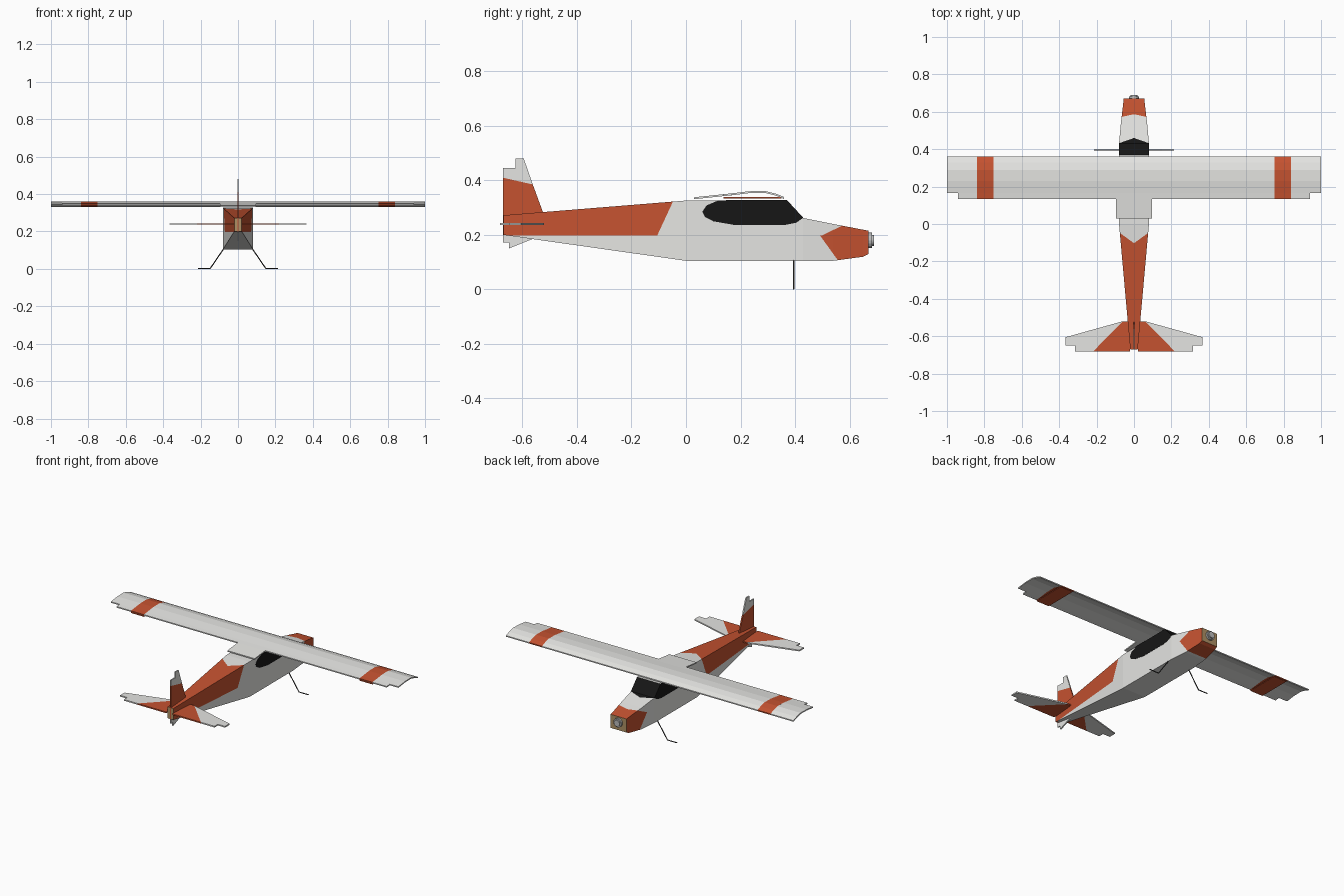
import bpy, bmesh
from mathutils import Vector

if "Cube" in bpy.data.objects:
    bpy.data.objects.remove(bpy.data.objects["Cube"])

COLOURS = {
    "white": (0.78, 0.78, 0.76), "red": (0.56, 0.085, 0.03), "black": (0.008, 0.008, 0.008),
    "tan": (0.42, 0.28, 0.13), "motor_grey": (0.5, 0.5, 0.5), "wire_dark": (0.05, 0.05, 0.05),
}
NAMES = list(COLOURS)
MATS = []
for n, c in COLOURS.items():
    m = bpy.data.materials.new(n)
    m.diffuse_color = (*c, 1)
    m.use_nodes = True
    m.node_tree.nodes["Principled BSDF"].inputs["Base Color"].default_value = m.diffuse_color
    MATS.append(m)


def finish(bm, name):
    bmesh.ops.recalc_face_normals(bm, faces=bm.faces[:])
    me = bpy.data.meshes.new(name)
    bm.to_mesh(me)
    bm.free()
    for m in MATS:
        me.materials.append(m)
    ob = bpy.data.objects.new(name, me)
    bpy.context.collection.objects.link(ob)
    return ob


def prism(bm, pts, axis, lo, hi, mat):
    """Extrude a 2D outline from lo to hi along x (pts are y,z) or z (pts are x,y)."""
    def place(p, h):
        return (h, p[0], p[1]) if axis == "x" else (p[0], p[1], h)
    a = [bm.verts.new(place(p, lo)) for p in pts]
    b = [bm.verts.new(place(p, hi)) for p in pts]
    n = len(pts)
    faces = [bm.faces.new(a), bm.faces.new(b)]
    faces += [bm.faces.new((a[i], a[(i + 1) % n], b[(i + 1) % n], b[i])) for i in range(n)]
    for f in faces:
        f.material_index = NAMES.index(mat)


# Fuselage: boxy loft of (y, half width, bottom, top)
stations = [(-0.67, 0.02, 0.2, 0.272), (0, 0.08, 0.105, 0.326), (0.37, 0.08, 0.105, 0.328),
            (0.43, 0.08, 0.105, 0.262), (0.54, 0.07, 0.105, 0.24), (0.65, 0.057, 0.12, 0.219),
            (0.67, 0.055, 0.13, 0.215)]
bm = bmesh.new()
rings = [[bm.verts.new(p) for p in ((-w, y, b), (w, y, b), (w, y, t), (-w, y, t))]
         for y, w, b, t in stations]
for r, s in zip(rings, rings[1:]):
    for i in range(4):
        j = (i + 1) % 4
        bm.faces.new((r[i], r[j], s[j], s[i]))
bm.faces.new(rings[0])
bm.faces.new(rings[-1])

# Paint borders as planes y = c + kx*|x| + kz*z
REAR = (-0.241, 0.7, 0.435)
NOSE_UP = (0.125, -0.3, 2.0)
NOSE_LOW = (0.634, 0.0, -0.72)
GLASS = (0.46, -0.35, 0.0)


def border(b, p):
    return b[0] + b[1] * abs(p.x) + b[2] * p.z


def cut(co, no):
    bmesh.ops.bisect_plane(bm, geom=bm.verts[:] + bm.edges[:] + bm.faces[:],
                           plane_co=co, plane_no=no, dist=1e-5)


cut((0, 0, 0), (1, 0, 0))
cut((0, 0, 0.198), (0, 0, 1))
for c, kx, kz in (REAR, NOSE_UP, NOSE_LOW, GLASS):
    for s in (1, -1):
        cut((0, c, 0), Vector((-s * kx, 1, -kz)).normalized())
bm.normal_update()
for f in bm.faces:
    p = f.calc_center_median()
    col = "white"
    if p.y < -0.669 or p.y > 0.669:
        col = "tan"
    elif p.z > 0.198 and p.y < border(REAR, p):
        col = "red"
    elif p.y > 0.47 and p.y > border(NOSE_UP if p.z > 0.198 else NOSE_LOW, p):
        col = "red"
    elif p.y > 0.371 and p.z > 0.24 and abs(p.x) < 0.07 and p.y < border(GLASS, p):
        col = "black"
    f.material_index = NAMES.index(col)
finish(bm, "fuselage")

# Side windows
window = [(0.06, 0.285), (0.075, 0.308), (0.12, 0.327), (0.37, 0.328), (0.43, 0.263),
          (0.405, 0.245), (0.36, 0.236), (0.18, 0.236), (0.1, 0.25), (0.07, 0.266)]
for s, n in ((1, "right"), (-1, "left")):
    bm = bmesh.new()
    prism(bm, window, "x", s * 0.079, s * 0.0815, "black")
    finish(bm, n + "_window")

# Wing: thin arched sheet, in spanwise strips with different trailing edges
arch = [(0.03, 0.338), (0.135, 0.349), (0.165, 0.352), (0.23, 0.36), (0.29, 0.361),
        (0.33, 0.351), (0.36, 0.339)]
T = 0.007


def strip(bm, x0, x1, rear, mat):
    top = [p for p in arch if p[0] >= rear - 1e-6]
    prism(bm, top + [(y, z - T) for y, z in reversed(top)], "x", x0, x1, mat)


bm = bmesh.new()
strip(bm, -0.095, 0.095, 0.03, "white")
for s in (1, -1):
    for x0, x1, rear, mat in ((0.095, 0.75, 0.135, "white"), (0.75, 0.84, 0.135, "red"),
                              (0.84, 0.94, 0.135, "white"), (0.94, 1.0, 0.165, "white")):
        strip(bm, s * x0, s * x1, rear, mat)
finish(bm, "wing")

# Red strips under the wing bands
for s, n in ((1, "right"), (-1, "left")):
    bm = bmesh.new()
    prism(bm, [(0.137, 0.334), (0.35, 0.334), (0.35, 0.339), (0.137, 0.339)], "x",
          s * 0.75, s * 0.84, "red")
    finish(bm, n + "_wing_band_underside")

# Tailplane
bm = bmesh.new()
for s in (1, -1):
    inner = [(0.015, -0.52), (0.06, -0.52), (0.22, -0.683), (0.022, -0.683)]
    outer = [(0.06, -0.52), (0.365, -0.605), (0.365, -0.65), (0.315, -0.65),
             (0.315, -0.683), (0.22, -0.683)]
    for pts, mat in ((inner, "red"), (outer, "white")):
        prism(bm, [(s * x, y) for x, y in pts], "z", 0.236, 0.244, mat)
finish(bm, "tailplane")

# Fin with white tip and white lower part
bm = bmesh.new()
for pts, mat in (
        ([(-0.562, 0.385), (-0.595, 0.48), (-0.625, 0.48), (-0.625, 0.445), (-0.672, 0.445),
          (-0.672, 0.41)], "white"),
        ([(-0.525, 0.2), (-0.525, 0.284), (-0.562, 0.385), (-0.672, 0.41), (-0.672, 0.2)], "red"),
        ([(-0.525, 0.2), (-0.672, 0.2), (-0.672, 0.172), (-0.65, 0.172), (-0.65, 0.15),
          (-0.55, 0.19)], "white")):
    prism(bm, pts, "x", -0.004, 0.004, mat)
finish(bm, "fin")


def cylinder(name, a, b, r, mat, sides=16):
    a, b = Vector(a), Vector(b)
    bm = bmesh.new()
    bmesh.ops.create_cone(bm, cap_ends=True, segments=sides, radius1=r, radius2=r,
                          depth=(b - a).length)
    rot = (b - a).to_track_quat("Z", "Y").to_matrix()
    for v in bm.verts:
        v.co = rot @ v.co + (a + b) / 2
    for f in bm.faces:
        f.material_index = NAMES.index(mat)
    finish(bm, name)


# Motor
cylinder("motor", (0, 0.668, 0.18), (0, 0.682, 0.18), 0.028, "motor_grey")
cylinder("motor_hub", (0, 0.68, 0.18), (0, 0.69, 0.18), 0.02, "motor_grey")

# Wire landing gear
for s, n in ((1, "right"), (-1, "left")):
    path = [(s * 0.075, 0.395, 0.11), (s * 0.148, 0.395, 0.003), (s * 0.215, 0.395, 0.003)]
    cylinder(n + "_gear_leg", path[0], path[1], 0.003, "wire_dark", 8)
    cylinder(n + "_gear_axle", path[1], path[2], 0.003, "wire_dark", 8)
